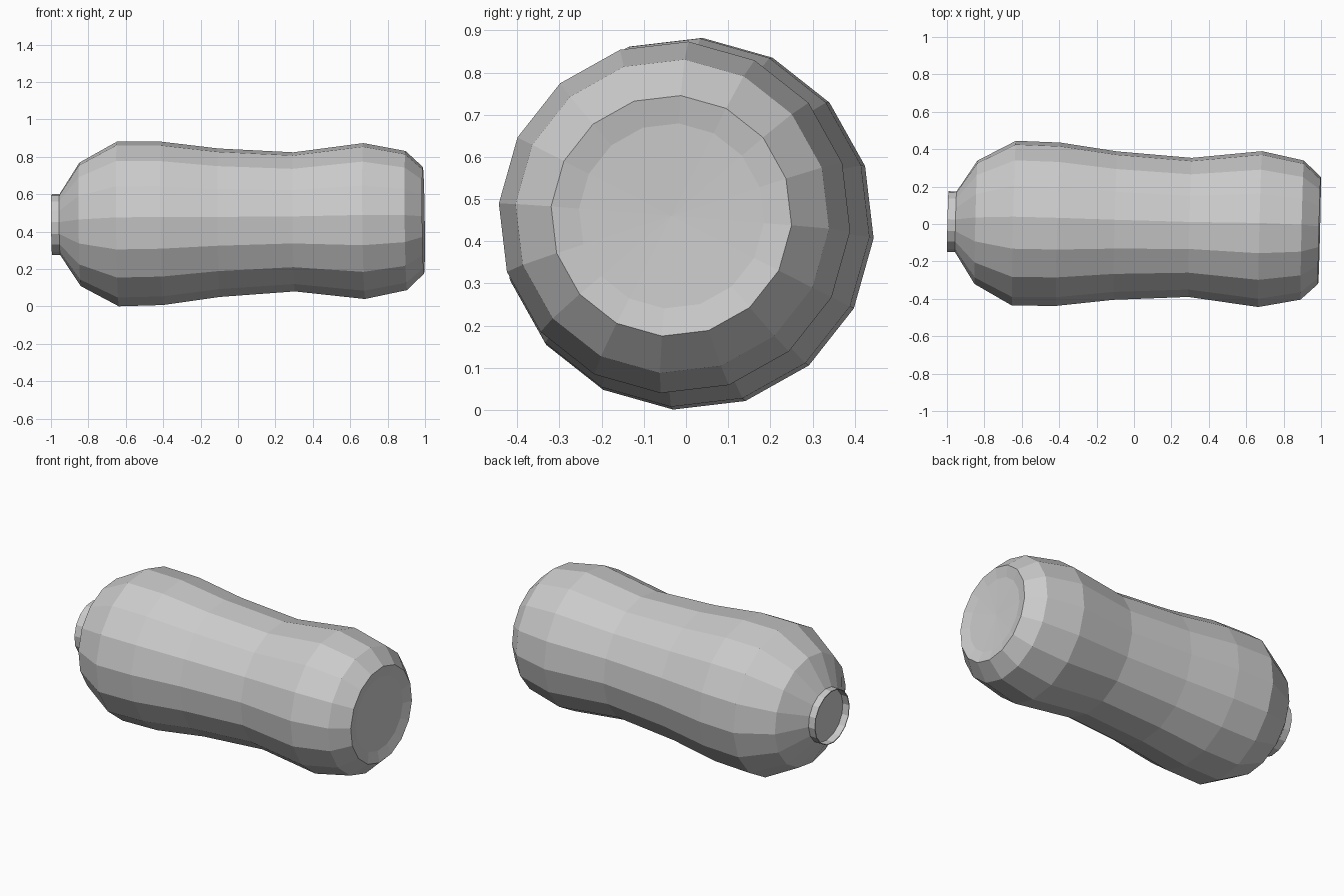
import bpy, bmesh, math
from mathutils import Vector

cube = bpy.data.objects.get("Cube")
if cube:
    bpy.data.objects.remove(cube)

SIDES = 16
TURN = math.radians(-4.5)
# Slightly tilted long axis
MIDDLE = Vector((0, -0.011, 0.449))
AXIS = Vector((1, -0.024, 0.0115)).normalized()
ROTATION = Vector((1, 0, 0)).rotation_difference(AXIS)

grey = bpy.data.materials.new("light_grey")
grey.use_nodes = True
COLOUR = (0.6, 0.6, 0.6, 1)
grey.diffuse_color = COLOUR
grey.node_tree.nodes["Principled BSDF"].inputs["Base Color"].default_value = COLOUR


def lathe(name, profile):
    """Turn (distance along axis, radius) points; radius 0 closes with a fan."""
    bm = bmesh.new()
    rings = []
    for t, r in profile:
        count = SIDES if r > 0 else 1
        ring = []
        for k in range(count):
            a = TURN + math.tau * k / SIDES
            p = Vector((t, r * math.cos(a), r * math.sin(a)))
            ring.append(bm.verts.new(MIDDLE + ROTATION @ p))
        rings.append(ring)
    for a, b in zip(rings, rings[1:]):
        for k in range(SIDES):
            n = (k + 1) % SIDES
            if len(a) == 1:
                bm.faces.new((a[0], b[n], b[k]))
            elif len(b) == 1:
                bm.faces.new((a[k], a[n], b[0]))
            else:
                bm.faces.new((a[k], a[n], b[n], b[k]))
    bmesh.ops.recalc_face_normals(bm, faces=bm.faces)
    mesh = bpy.data.meshes.new(name)
    bm.to_mesh(mesh)
    bm.free()
    mesh.materials.append(grey)
    obj = bpy.data.objects.new(name, mesh)
    bpy.context.collection.objects.link(obj)
    return obj


# Waisted body with a closed mouth and a shallow dished base
lathe("body", [
    (-0.953, 0), (-0.953, 0.163), (-0.845, 0.331), (-0.642, 0.442),
    (-0.405, 0.438), (-0.1, 0.398), (0.3, 0.373), (0.675, 0.418),
    (0.9, 0.373), (0.992, 0.286), (0.977, 0.22), (0.968, 0),
])

# Short thin-walled neck, open at the end
lathe("neck", [
    (-0.953, 0.163), (-0.996, 0.163), (-0.996, 0.158), (-0.953, 0.158),
])
